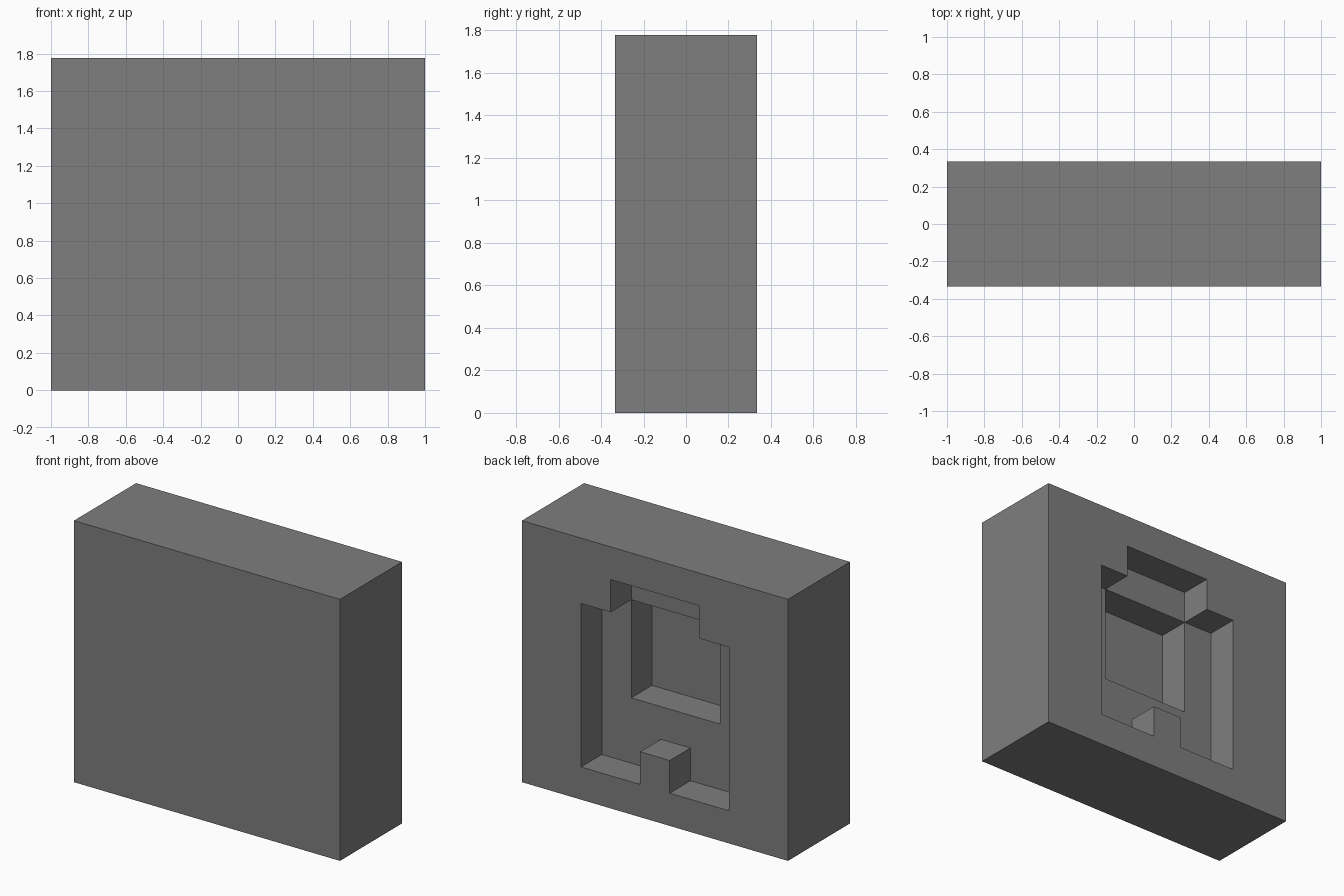
import bpy, bmesh

default = bpy.data.objects.get("Cube")
if default:
    bpy.data.objects.remove(default, do_unlink=True)

COLS, ROWS, DEPTH = 9, 8, 3
U = 2 / COLS  # size of one module


def material(name, value):
    mat = bpy.data.materials.new(name)
    mat.use_nodes = True
    colour = (value, value, value, 1)
    mat.diffuse_color = colour
    mat.node_tree.nodes["Principled BSDF"].inputs["Base Color"].default_value = colour
    return mat


def extrude(bm, faces, dy):
    """Extrude a region of faces along y and return the moved faces."""
    geom = bmesh.ops.extrude_face_region(bm, geom=faces, use_keep_orig=True)["geom"]
    verts = [g for g in geom if isinstance(g, bmesh.types.BMVert)]
    bmesh.ops.translate(bm, verts=verts, vec=(0, dy, 0))
    return [g for g in geom if isinstance(g, bmesh.types.BMFace)]


def sink(bm, faces):
    """Push a region one module inward, leaving its mouth open."""
    floor = extrude(bm, faces, -U)
    bmesh.ops.delete(bm, geom=faces, context='FACES')
    return floor


def cell(face):
    """Column (from the centre) and row of a grid face."""
    c = face.calc_center_median()
    return abs(round(c.x / U)), int(c.z / U)


def in_recess(face):
    col, row = cell(face)
    body = col <= 2 and 1 <= row <= 5
    top_step = col <= 1 and row == 6
    bottom_notch = col == 0 and row == 1
    return (body or top_step) and not bottom_notch


def in_pocket(face):
    col, row = cell(face)
    return col <= 1 and 3 <= row <= 5


# Solid block: a modular sheet extruded from front to back
bm = bmesh.new()
sheet = [[bm.verts.new(((i - COLS / 2) * U, -DEPTH * U / 2, j * U))
          for j in range(ROWS + 1)] for i in range(COLS + 1)]
for i in range(COLS):
    for j in range(ROWS):
        bm.faces.new((sheet[i][j], sheet[i + 1][j], sheet[i + 1][j + 1], sheet[i][j + 1]))
back = extrude(bm, bm.faces[:], DEPTH * U)

# Stepped recess in the back, then a deeper square pocket in its floor
recess_floor = sink(bm, [f for f in back if in_recess(f)])
sink(bm, [f for f in recess_floor if in_pocket(f)])

bmesh.ops.recalc_face_normals(bm, faces=bm.faces[:])

mesh = bpy.data.meshes.new("recessed_block")
bm.to_mesh(mesh)
bm.free()
mesh.materials.append(material("mid grey", 0.21))
block = bpy.data.objects.new("recessed_block", mesh)
bpy.context.collection.objects.link(block)
